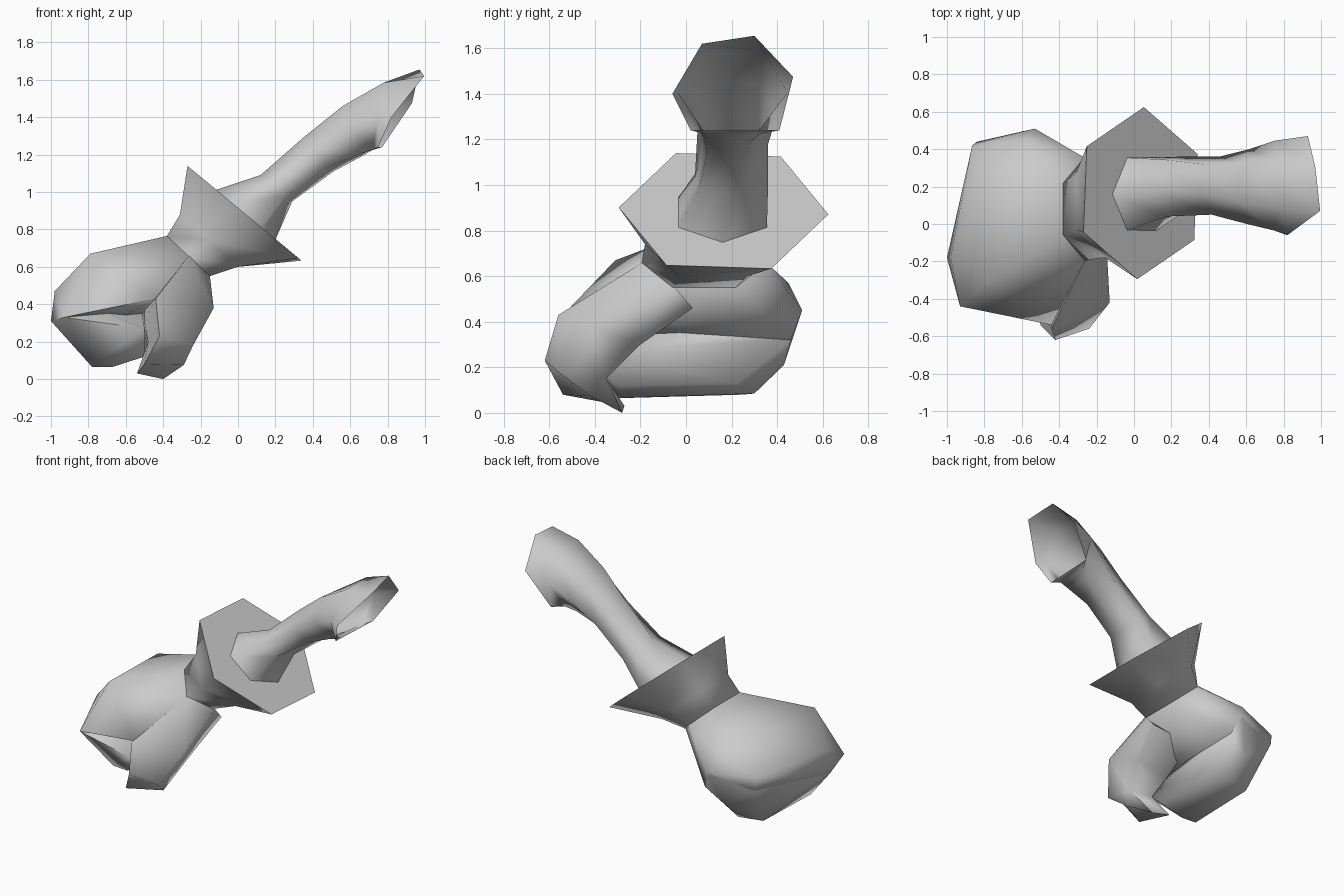
import bpy, bmesh, math
from mathutils import Vector

default_cube = bpy.data.objects.get("Cube")
if default_cube:
    bpy.data.objects.remove(default_cube, do_unlink=True)

# One plain colour for every part
grey = bpy.data.materials.new("light grey")
grey.use_nodes = True
colour = (0.6, 0.6, 0.6, 1)
grey.diffuse_color = colour
grey.node_tree.nodes["Principled BSDF"].inputs["Base Color"].default_value = colour


def finish(name, bm, smooth_angle=80):
    """Turn a bmesh into a named, coloured, smooth-shaded object."""
    bmesh.ops.recalc_face_normals(bm, faces=bm.faces)
    mesh = bpy.data.meshes.new(name)
    bm.to_mesh(mesh)
    bm.free()
    mesh.materials.append(grey)
    obj = bpy.data.objects.new(name, mesh)
    bpy.context.collection.objects.link(obj)
    bpy.ops.object.select_all(action="DESELECT")
    obj.select_set(True)
    bpy.context.view_layer.objects.active = obj
    bpy.ops.object.shade_smooth_by_angle(angle=math.radians(smooth_angle))


def loft(name, rings, cap_end=True):
    """Skin a list of equal-length point rings."""
    bm = bmesh.new()
    loops = [[bm.verts.new(point) for point in ring] for ring in rings]
    count = len(loops[0])
    for near, far in zip(loops, loops[1:]):
        for i in range(count):
            j = (i + 1) % count
            bm.faces.new((near[i], near[j], far[j], far[i]))
    bm.faces.new(loops[0][::-1])
    if cap_end:
        bm.faces.new(loops[-1])
    finish(name, bm)


def faceted_lump(name, points):
    """Rounded low-poly mass wrapped tightly around its corner points."""
    bm = bmesh.new()
    for point in points:
        bm.verts.new(point)
    bmesh.ops.convex_hull(bm, input=bm.verts)
    loose = [v for v in bm.verts if not v.link_faces]
    bmesh.ops.delete(bm, geom=loose, context="VERTS")
    finish(name, bm)


def hexagon(top, bottom, y_centre, y_half, twist=0):
    """Six-sided ring in a plane tilted about y, fitted to the given extents."""
    top, bottom = Vector(top), Vector(bottom)
    middle, half = (top + bottom) / 2, (top - bottom) / 2
    angles = [math.radians(60 * k + twist) for k in range(6)]
    tallest = max(math.sin(a) for a in angles)
    widest = max(math.cos(a) for a in angles)
    ring = []
    for angle in angles:
        x, z = middle + half * math.sin(angle) / tallest
        ring.append((x, y_centre + y_half * math.cos(angle) / widest, z))
    return ring


# Flared cuff, closed by a flat lid
wrist = hexagon((-.38, .765), (-.15, .55), .08, .275)
loft("cuff", [
    wrist,
    hexagon((-.31, .88), (0, .6), .12, .3),
    hexagon((-.27, 1.14), (.34, .633), .165, .46, twist=-3),
])

# Arm rising from the lid, twisting and widening to an open, slanted end
loft("arm", [
    hexagon((-.12, 1.01), (.2, .745), .16, .195, twist=-30),
    hexagon((.12, 1.09), (.29, .95), .2, .16, twist=-25),
    hexagon((.36, 1.3), (.51, 1.11), .205, .155, twist=-15),
    hexagon((.56, 1.46), (.66, 1.19), .2, .2, twist=-6),
    hexagon((.78, 1.585), (.72, 1.225), .205, .24),
    [(.93, .47, 1.475), (.97, .3, 1.655), (.995, .07, 1.62),
     (.82, -.06, 1.4), (.75, .02, 1.24), (.77, .41, 1.24)],
], cap_end=False)

# Edge where the back of the hand rolls over into the fingers
finger_fold = [
    (-.98, -.18, .47), (-1, -.18, .31), (-.93, -.44, .33),
    (-.865, .42, .47), (-.84, .44, .38),
    (-.53, .51, .45), (-.47, .46, .32),
]

# Back of the hand and palm, from wrist to knuckles
faceted_lump("back_of_hand", wrist + finger_fold + [
    (-.79, -.31, .67), (-.79, .23, .66), (-.58, .45, .57),
    (-.44, -.54, .43),
    (-.62, -.2, .33), (-.62, .28, .32),
])

# Fingers curled underneath as one roll
faceted_lump("curled_fingers", finger_fold + [
    (-.78, -.28, .065), (-.78, .25, .08),
    (-.67, -.29, .065), (-.62, .3, .085), (-.62, .43, .21),
    (-.5, -.3, .12), (-.48, .22, .13),
    (-.56, -.14, .33), (-.5, .26, .31),
    (-.5, -.48, .27),
])

# Thumb sweeping from the wrist down and under the fingers.
# Each ring: near wrist edge, inner edge, inner back, outer front
loft("thumb", [
    [(-.15, -.05, .55), (-.15, .03, .46), (-.5, 0, .45), (-.26, -.19, .66)],
    [(-.13, -.42, .38), (-.2, -.2, .3), (-.5, -.25, .3), (-.44, -.56, .43)],
    [(-.24, -.56, .18), (-.26, -.35, .15), (-.48, -.38, .2), (-.42, -.62, .23)],
    [(-.29, -.42, .075), (-.4, -.28, 0), (-.54, -.27, .03), (-.5, -.54, .08)],
])
